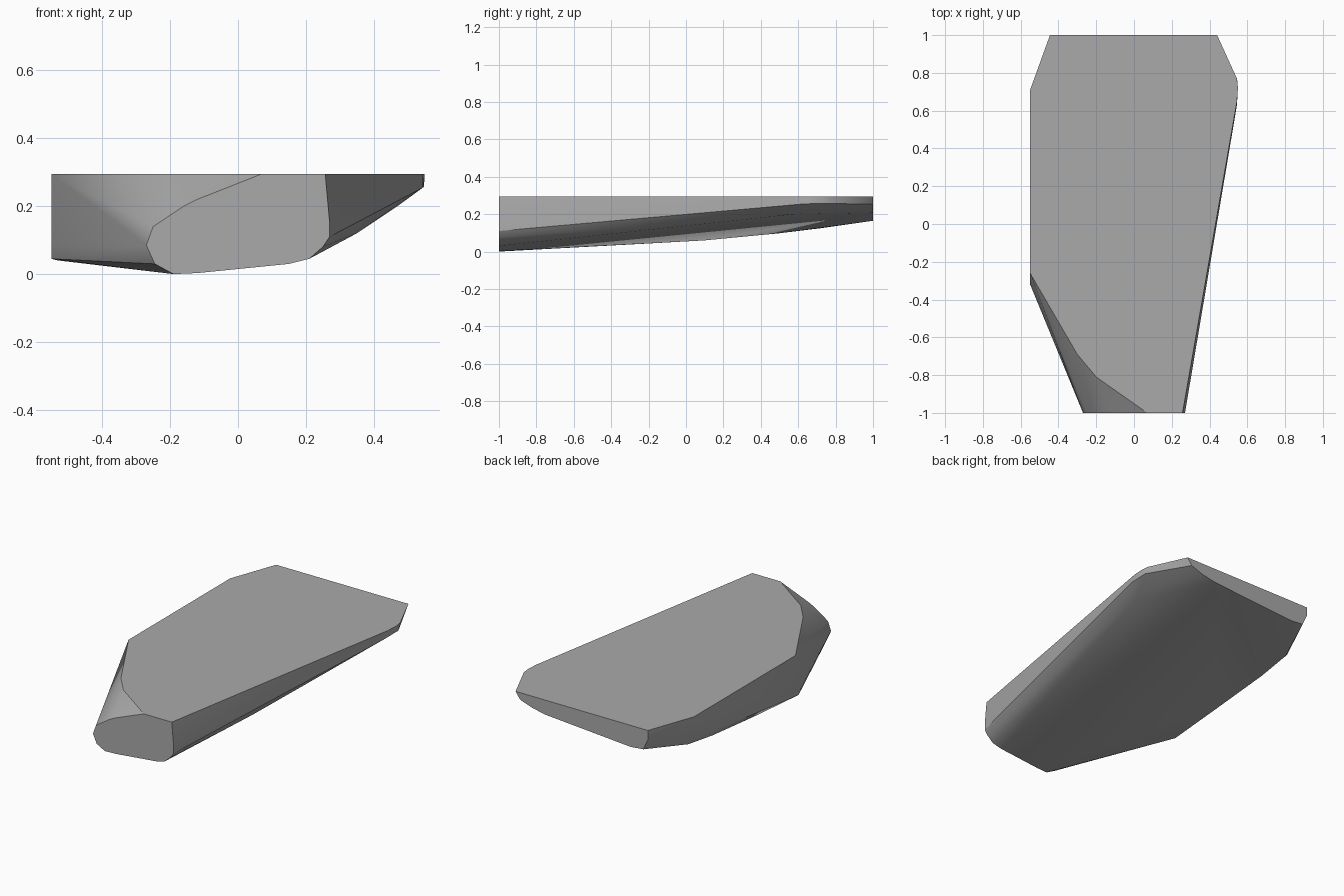
import bpy, bmesh, math

cube = bpy.data.objects.get("Cube")
if cube:
    bpy.data.objects.remove(cube)

TOP = 0.295

# One flat stone colour
stone = bpy.data.materials.new("stone grey")
stone.use_nodes = True
stone.diffuse_color = (0.4, 0.4, 0.4, 1)
stone.node_tree.nodes["Principled BSDF"].inputs["Base Color"].default_value = stone.diffuse_color

# Cut front end, as (x, z)
front = [(-0.19, 0), (-0.12, 0.003), (0.15, 0.03), (0.21, 0.045), (0.25, 0.08),
         (0.27, 0.11), (0.27, 0.15), (-0.12, 0.22), (-0.16, 0.2),
         (-0.25, 0.14), (-0.27, 0.085), (-0.245, 0.03)]
# Flat top outline, as (x, y)
top = [(0.07, -1), (-0.2, -0.81), (-0.3, -0.69), (-0.55, -0.26), (-0.55, 0.71),
       (-0.445, 1), (0.44, 1), (0.545, 0.77), (0.55, 0.72), (0.545, 0.65), (0.257, -1)]
# Cut back end, as (x, z)
back = [(0.41, 0.253), (0.33, 0.225), (0.24, 0.207), (-0.33, 0.165),
        (-0.415, 0.173), (-0.445, 0.24)]
# Lower edges of the left and right flanks
flanks = [(-0.55, -0.32, 0.085), (-0.55, -0.29, 0.045), (-0.53, -0.26, 0.04),
          (-0.53, 0.1, 0.06), (-0.53, 0.5, 0.098), (-0.52, 0.72, 0.125),
          (-0.55, 0.7, 0.155), (0.35, -0.35, 0.12), (0.47, 0.58, 0.2),
          (0.545, 0.63, 0.255), (0.548, 0.75, 0.258)]

points = [(x, -1, z) for x, z in front] + [(x, y, TOP) for x, y in top]
points += [(x, 1, z) for x, z in back] + flanks

# Wrap the outlines in one convex slab
bm = bmesh.new()
for p in points:
    bm.verts.new(p)
hull = bmesh.ops.convex_hull(bm, input=bm.verts)
loose = {v for v in hull["geom_interior"] + hull["geom_unused"]
         if isinstance(v, bmesh.types.BMVert)}
bmesh.ops.delete(bm, geom=list(loose), context="VERTS")
bmesh.ops.dissolve_limit(bm, angle_limit=math.radians(1), verts=bm.verts, edges=bm.edges)
bmesh.ops.recalc_face_normals(bm, faces=bm.faces)

mesh = bpy.data.meshes.new("stone_slab")
bm.to_mesh(mesh)
bm.free()
mesh.materials.append(stone)
slab = bpy.data.objects.new("stone_slab", mesh)
bpy.context.collection.objects.link(slab)

# Smooth shading with the cut edges kept sharp
bpy.context.view_layer.objects.active = slab
slab.select_set(True)
bpy.ops.object.shade_smooth_by_angle(angle=math.radians(30))
